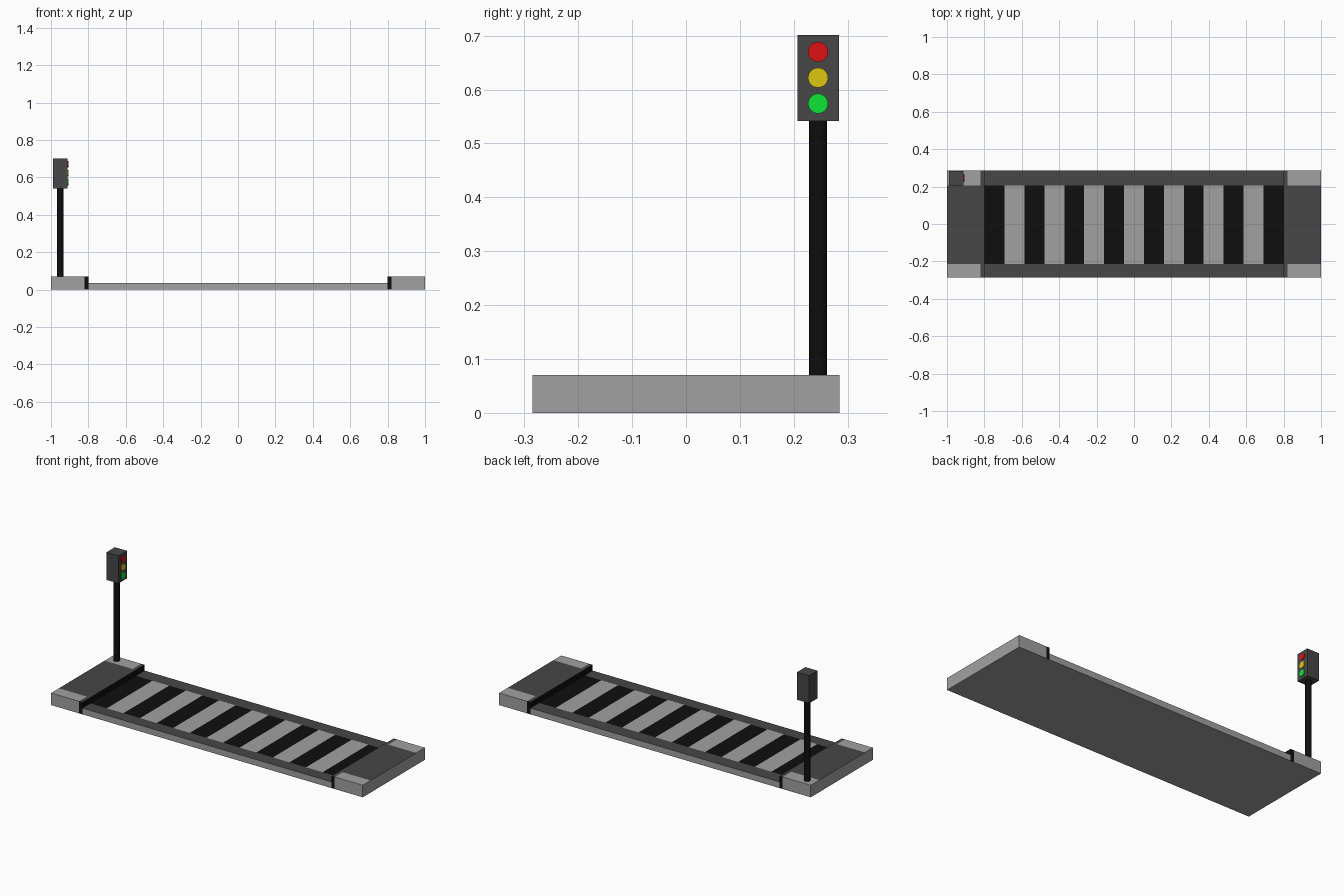
import bpy, bmesh, math
from mathutils import Matrix

if "Cube" in bpy.data.objects:
    bpy.data.objects.remove(bpy.data.objects["Cube"])

PALETTE = {"grey": (0.356, 0.356, 0.356), "dark": (0.063, 0.063, 0.063), "black": (0.0045, 0.0045, 0.0045),
           "red": (0.73, 0.005, 0.008), "amber": (0.73, 0.57, 0.005), "green": (0.005, 0.77, 0.037)}
MATS = {}
for key, rgb in PALETTE.items():
    MATS[key] = bpy.data.materials.new(key)
    MATS[key].diffuse_color = (*rgb, 1)
KEYS = list(PALETTE)
YS = [-0.285, -0.213, 0.206, 0.285]
CURB_H, ROAD_H, ROAD_X = 0.07, 0.036, 0.799


def finish(name, bm, mats):
    bmesh.ops.remove_doubles(bm, verts=bm.verts, dist=1e-5)
    bmesh.ops.recalc_face_normals(bm, faces=bm.faces)
    me = bpy.data.meshes.new(name)
    bm.to_mesh(me)
    bm.free()
    for m in mats:
        me.materials.append(MATS[m])
    ob = bpy.data.objects.new(name, me)
    bpy.context.collection.objects.link(ob)
    return ob


def slab(name, xs, h, top, side):
    """Closed slab whose top is divided into cells coloured by top(i, j)."""
    bm = bmesh.new()

    def quad(pts, mat):
        bm.faces.new([bm.verts.new(p) for p in pts]).material_index = KEYS.index(mat)

    def wall(a, b):
        quad([(*a, 0), (*b, 0), (*b, h), (*a, h)], side)

    for i, (x0, x1) in enumerate(zip(xs, xs[1:])):
        for j, (y0, y1) in enumerate(zip(YS, YS[1:])):
            cell = [(x0, y0), (x1, y0), (x1, y1), (x0, y1)]
            quad([(*p, h) for p in cell], top(i, j))
            quad([(*p, 0) for p in reversed(cell)], "grey")
        wall((x0, YS[0]), (x1, YS[0]))
        wall((x1, YS[-1]), (x0, YS[-1]))
    for y0, y1 in zip(YS, YS[1:]):
        wall((xs[0], y1), (xs[0], y0))
        wall((xs[-1], y0), (xs[-1], y1))
    return finish(name, bm, KEYS)


def cylinder(name, center, r, depth, mat, sides, along_x=False):
    bm = bmesh.new()
    m = Matrix.Translation(center)
    if along_x:
        m = m @ Matrix.Rotation(math.pi / 2, 4, "Y")
    bmesh.ops.create_cone(bm, cap_ends=True, segments=sides, radius1=r, radius2=r, depth=depth, matrix=m)
    return finish(name, bm, [mat])


# road with alternating crossing stripes
N = 15
slab("crossing_road", [ROAD_X * (2 * i / N - 1) for i in range(N + 1)], ROAD_H,
     lambda i, j: "dark" if j != 1 else ("black", "grey")[i % 2], "grey")

# pavement and curb at each end
for label, s in (("left", -1), ("right", 1)):
    slab(label + "_pavement", sorted([s * 1.0, s * 0.82]), CURB_H,
         lambda i, j: "dark" if j == 1 else "grey", "grey")
    slab(label + "_curb", sorted([s * 0.82, s * ROAD_X]), CURB_H, lambda i, j: "dark", "black")

# traffic light pole
PX, PY = -0.95, 0.245
cylinder("light_pole", (PX, PY, 0.305), 0.0165, 0.475, "black", 16)

# signal housing
bm = bmesh.new()
bmesh.ops.create_cube(bm, size=1, matrix=Matrix.Translation((PX, PY, 0.6215))
                      @ Matrix.Diagonal((0.078, 0.077, 0.160, 1)))
finish("signal_housing", bm, ["dark"])

# three lamps facing the crossing
for mat, z in (("red", 0.670), ("amber", 0.622), ("green", 0.574)):
    cylinder(mat + "_lamp", (-0.911, PY, z), 0.0185, 0.008, mat, 32, True)

for m in bpy.data.materials:
    if m.users and not m.is_grease_pencil:
        m.use_nodes = True
        m.node_tree.nodes["Principled BSDF"].inputs["Base Color"].default_value = m.diffuse_color
